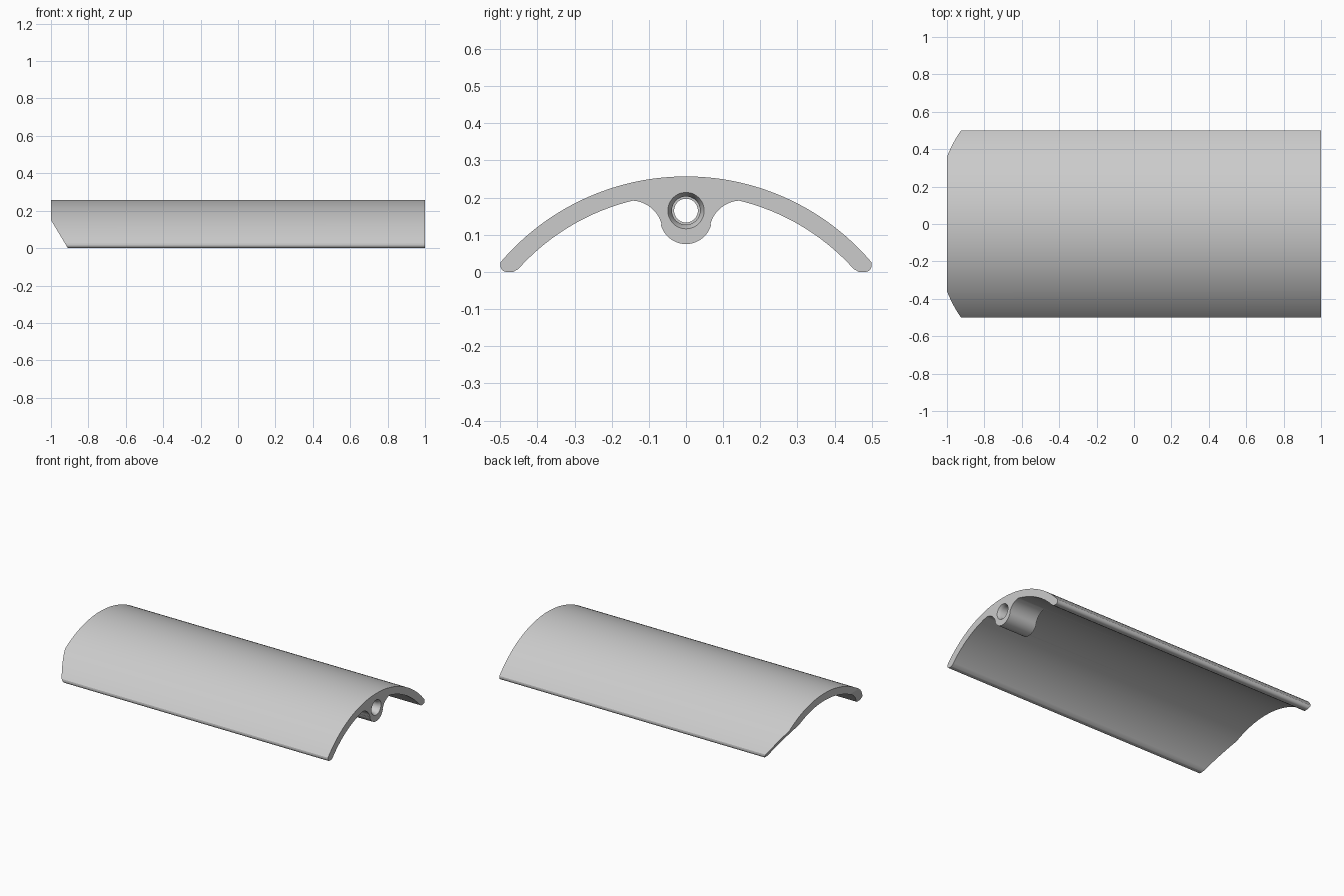
import bpy, bmesh, math
from mathutils import Vector

cube = bpy.data.objects.get("Cube")
if cube:
    bpy.data.objects.remove(cube, do_unlink=True)

SHELL_Z = -0.398           # centre height of the shell arcs
OUTER_R, INNER_R = 0.655, 0.607
BORE_Z = 0.165

grey = bpy.data.materials.new("light_grey")
grey.use_nodes = True
grey.diffuse_color = (0.6, 0.6, 0.6, 1)
grey.node_tree.nodes["Principled BSDF"].inputs["Base Color"].default_value = (0.6, 0.6, 0.6, 1)


def arc(cy, cz, r, start, end, n):
    angles = [math.radians(start + (end - start) * i / n) for i in range(n + 1)]
    return [(cy + r * math.cos(a), cz + r * math.sin(a)) for a in angles]


def mirrored(half):
    """Close a half outline that starts and ends on the centre line."""
    return half + [(-y, z) for y, z in reversed(half[1:-1])]


def make_object(name, bm):
    bmesh.ops.recalc_face_normals(bm, faces=bm.faces)
    mesh = bpy.data.meshes.new(name)
    bm.to_mesh(mesh)
    bm.free()
    mesh.materials.append(grey)
    obj = bpy.data.objects.new(name, mesh)
    bpy.context.collection.objects.link(obj)
    return obj


def prism(outline, x0, x1):
    bm = bmesh.new()
    face = bm.faces.new([bm.verts.new((x0, y, z)) for y, z in outline])
    side = bmesh.ops.extrude_face_region(bm, geom=[face])["geom"]
    verts = [v for v in side if isinstance(v, bmesh.types.BMVert)]
    bmesh.ops.translate(bm, verts=verts, vec=(x1 - x0, 0, 0))
    return bm


# Curved shell with rounded long edges
half = arc(0, SHELL_Z, OUTER_R, 90, 40.4, 40)
half += arc(0.482, 0.018, 0.018, 15, -90, 7)
half += arc(0.468, 0.012, 0.012, -90, -135, 4)
half += arc(0, SHELL_Z, INNER_R, 41.9, 90, 40)
bm = prism(mirrored(half), -1, 1)
bmesh.ops.recalc_face_normals(bm, faces=bm.faces)

# Slanted cut on the lower corners of the far end
bmesh.ops.bisect_plane(bm, geom=bm.verts[:] + bm.edges[:] + bm.faces[:],
                       plane_co=(-1, 0, 0.15),
                       plane_no=Vector((-0.15, 0, -0.09)).normalized(),
                       clear_outer=True)
bmesh.ops.holes_fill(bm, edges=[e for e in bm.edges if e.is_boundary], sides=0)
shell = make_object("curved_shell", bm)

# Short boss with flared sides under the shell
half = [(0, 0.235), (0.13, 0.215)]
half += arc(0.148, 0.107, 0.085, 73.7, 165.6, 18)
half += arc(0, 0.145, 0.07, -14.4, -90, 16)
boss = make_object("boss", prism(mirrored(half), 0.8, 1))

# Stepped, chamfered bore: (x, radius) stations
bm = bmesh.new()
SIDES = 48
rings = []
for x, r in [(0.7, 0.032), (0.84, 0.032), (0.84, 0.038), (0.98, 0.038), (1, 0.049), (1.05, 0.049)]:
    circle = arc(0, BORE_Z, r, 0, 360, SIDES)[:-1]
    rings.append([bm.verts.new((x, y, z)) for y, z in circle])
for a, b in zip(rings, rings[1:]):
    for i in range(SIDES):
        j = (i + 1) % SIDES
        bm.faces.new((a[i], a[j], b[j], b[i]))
bm.faces.new(rings[0])
bm.faces.new(rings[-1])
bore = make_object("bore_cutter", bm)
bore.hide_render = True

# Join the boss, drill the bore and bake the result
for tool, operation in ((boss, 'UNION'), (bore, 'DIFFERENCE')):
    mod = shell.modifiers.new(tool.name, 'BOOLEAN')
    mod.object = tool
    mod.operation = operation
    mod.solver = 'EXACT'
bpy.context.view_layer.update()
baked = bpy.data.meshes.new_from_object(shell.evaluated_get(bpy.context.evaluated_depsgraph_get()))
shell.modifiers.clear()
shell.data = baked
for tool in (boss, bore):
    bpy.data.objects.remove(tool, do_unlink=True)

bpy.ops.object.select_all(action='DESELECT')
shell.select_set(True)
bpy.context.view_layer.objects.active = shell
bpy.ops.object.shade_smooth_by_angle(angle=math.radians(30))
